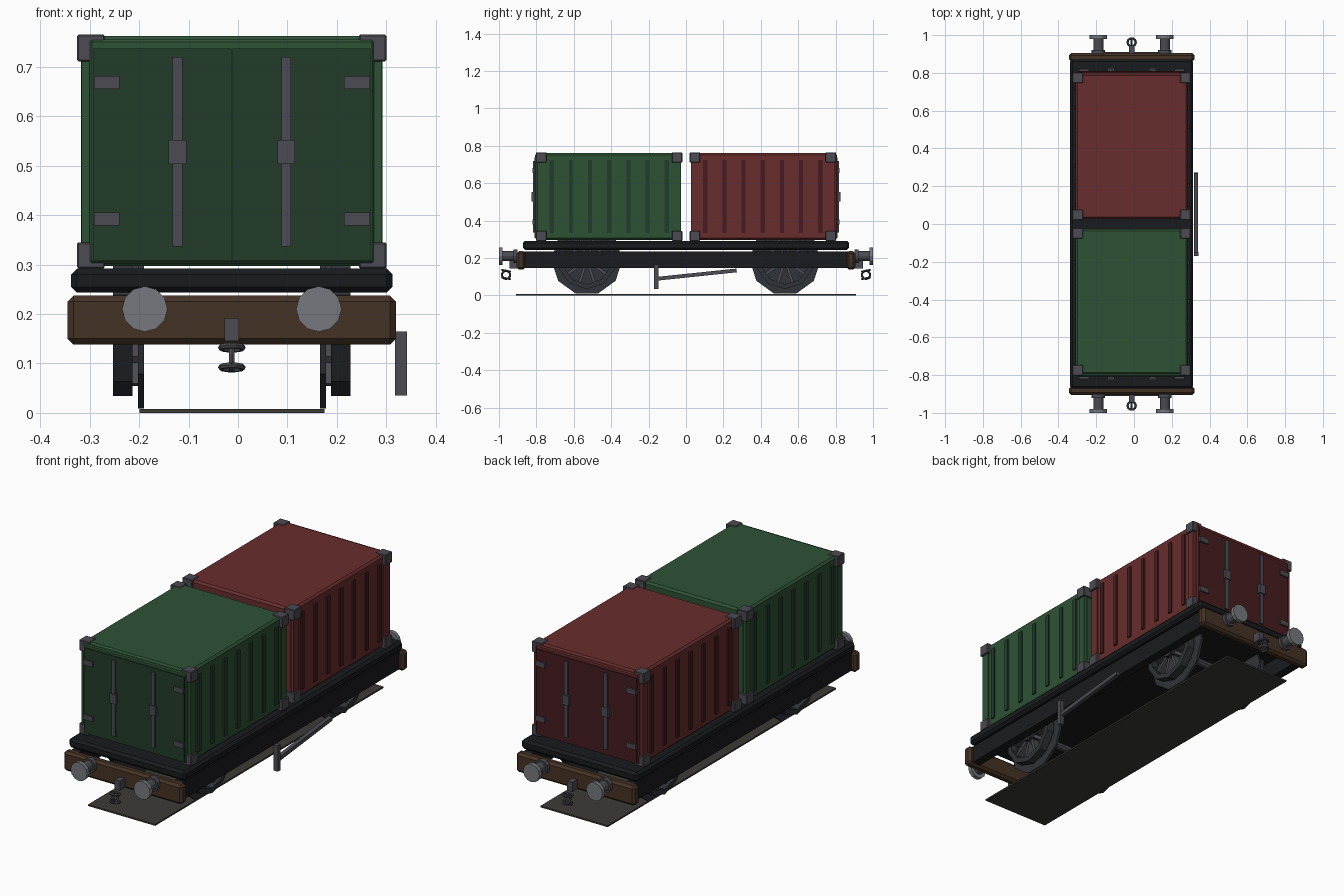
import bpy, math
from mathutils import Vector

if "Cube" in bpy.data.objects:
    bpy.data.objects.remove(bpy.data.objects["Cube"])

CX = -0.0125  # wagon centreline (lever sticks out on one side)

def mat(name, c):
    m = bpy.data.materials.new(name)
    m.diffuse_color = (*c, 1)
    m.use_nodes = True
    m.node_tree.nodes["Principled BSDF"].inputs["Base Color"].default_value = m.diffuse_color
    return m

GREEN = mat("green", (0.027, 0.085, 0.036))
GREEN_DK = mat("door_green", (0.017, 0.045, 0.024))
RED = mat("red", (0.14, 0.026, 0.026))
RED_DK = mat("door_red", (0.06, 0.012, 0.014))
BLACK = mat("black", (0.01, 0.011, 0.013))
BROWN = mat("brown", (0.06, 0.032, 0.018))
STEEL = mat("steel", (0.07, 0.07, 0.085))
LIGHT = mat("light_steel", (0.18, 0.19, 0.21))
IRON = mat("iron", (0.03, 0.033, 0.04))
BED = mat("bed", (0.045, 0.043, 0.036))

def finish(o, name, m, bevel=0):
    o.name = name
    o.data.materials.append(m)
    if bevel:
        b = o.modifiers.new("bevel", 'BEVEL')
        b.width, b.segments = bevel, 1
    return o

def box(name, x, y, z, m, bevel=0, rot=(0, 0, 0)):
    """Box from (min, max) ranges; x is relative to the wagon centreline."""
    bpy.ops.mesh.primitive_cube_add(size=1, location=(CX + sum(x) / 2, sum(y) / 2, sum(z) / 2), rotation=rot)
    o = bpy.context.object
    o.scale = (x[1] - x[0], y[1] - y[0], z[1] - z[0])
    if bevel:
        bpy.ops.object.transform_apply(location=False, rotation=False, scale=True)
    return finish(o, name, m, bevel)

def cyl(name, a, b, r, m, n=12, r2=None):
    """Cylinder or cone between two points, with a flat side facing down."""
    a, b = Vector(a), Vector(b)
    a.x += CX; b.x += CX
    d = b - a
    bpy.ops.mesh.primitive_cone_add(vertices=n, radius1=r, radius2=r if r2 is None else r2,
                                    depth=d.length, location=(a + b) / 2)
    o = bpy.context.object
    o.rotation_mode = 'QUATERNION'
    o.rotation_quaternion = d.to_track_quat('Z', 'Y')
    return finish(o, name, m)

def span(s, a, b):
    return tuple(sorted((s * a, s * b)))

# Containers: s = -1 front green, s = +1 rear red; doors on the outer ends
for s, label, m, dk in ((-1, "green", GREEN, GREEN_DK), (1, "red", RED, RED_DK)):
    n = label + "_container_"
    box(n + "body", (-0.297, 0.297), span(s, 0.027, 0.795), (0.297, 0.762), m, 0.01)
    box(n + "door_frame", (-0.288, 0.288), span(s, 0.79, 0.806), (0.302, 0.755), m, 0.005)
    for d in (-1, 1):
        box(n + "door", span(d, 0.001, 0.28), span(s, 0.80, 0.811), (0.307, 0.737), dk)
        # locking bars, lock boxes and hinges
        bx = d * 0.11
        box(n + "lock_bar", (bx - 0.01, bx + 0.01), span(s, 0.808, 0.819), (0.337, 0.72), STEEL)
        box(n + "lock_box", (bx - 0.018, bx + 0.018), span(s, 0.808, 0.825), (0.503, 0.552), STEEL)
        for hz in (0.392, 0.668):
            box(n + "hinge", span(d, 0.227, 0.279), span(s, 0.805, 0.82), (hz - 0.013, hz + 0.013), STEEL)
        # side ribs
        for i in range(7):
            y = 0.103 + i * 0.1025
            box(n + "rib", span(d, 0.29, 0.305), span(s, y - 0.011, y + 0.011), (0.335, 0.725), dk)
        # corner castings
        for ys in ((0.02, 0.076), (0.746, 0.802)):
            for zs in ((0.292, 0.345), (0.711, 0.765)):
                box(n + "corner", span(d, 0.257, 0.313), span(s, *ys), zs, STEEL, 0.003)
            # corner posts
            yc = sum(ys) / 2
            box(n + "post", span(d, 0.27, 0.304), span(s, yc - 0.02, yc + 0.02), (0.34, 0.715), m)

# Deck and underframe
box("deck", (-0.325, 0.325), (-0.872, 0.872), (0.243, 0.292), BLACK, 0.012)
for d in (-1, 1):
    box("sole_bar", span(d, 0.265, 0.31), (-0.87, 0.87), (0.147, 0.235), BLACK)
    box("buffer_beam", (-0.332, 0.332), span(d, 0.86, 0.905), (0.138, 0.237), BROWN, 0.012)

# Buffers, hooks and chains at both ends
for s in (-1, 1):
    for x in (-0.176, 0.176):
        cyl("buffer_base", (x, s * 0.90, 0.21), (x, s * 0.922, 0.21), 0.036, STEEL)
        cyl("buffer_stem", (x, s * 0.91, 0.21), (x, s * 0.985, 0.21), 0.027, STEEL)
        cyl("buffer_head", (x, s * 0.98, 0.21), (x, s * 1.0, 0.21), 0.046, LIGHT)
    box("hook_block", (-0.015, 0.015), span(s, 0.90, 0.945), (0.145, 0.192), STEEL)
    for z, rot in ((0.132, (s * 0.2, 0, 0)), (0.11, (0, math.pi / 2, 0)), (0.092, (s * 0.2, 0, 0))):
        bpy.ops.mesh.primitive_torus_add(major_radius=0.022, minor_radius=0.006, major_segments=10,
                                         minor_segments=6, location=(CX, s * 0.962, z), rotation=rot)
        finish(bpy.context.object, "chain_link", STEEL)

# Tyre ring as a 10-sided tube, wheels with flange, spokes and hub
def tyre(y, z, xs):
    pts = []
    for r in (0.156, 0.13):
        for x in xs:
            for k in range(10):
                a = math.radians(18 + 36 + 36 * k + 0)
                pts.append((CX + x, y + r * math.cos(a), z + r * math.sin(a)))
    faces = []
    for k in range(10):
        j = (k + 1) % 10
        for p, q in ((0, 10), (10, 30), (30, 20), (20, 0)):
            faces.append((p + k, p + j, q + j, q + k))
    me = bpy.data.meshes.new("tyre")
    me.from_pydata(pts, [], faces)
    o = bpy.data.objects.new("tyre", me)
    bpy.context.collection.objects.link(o)
    bpy.context.view_layer.objects.active = o
    finish(o, "wheel_tyre", IRON)

def flange(y, z, xs):
    pts = [(CX + x, y + 0.19 * math.cos(math.radians(18 + 36 * k - 36)) * 1,
            z + 0.19 * math.sin(math.radians(18 + 36 * k - 36))) for x in xs for k in range(10)]
    # turn half a step so a flat side faces down
    c, s = math.cos(math.radians(18)), math.sin(math.radians(18))
    pts = [(p[0], y + (p[1] - y) * c - (p[2] - z) * s, z + (p[1] - y) * s + (p[2] - z) * c) for p in pts]
    faces = [(k, (k + 1) % 10, (k + 1) % 10 + 10, k + 10) for k in range(10)]
    faces += [tuple(range(10))[::-1], tuple(range(10, 20))]
    me = bpy.data.meshes.new("flange")
    me.from_pydata(pts, [], faces)
    o = bpy.data.objects.new("flange", me)
    bpy.context.collection.objects.link(o)
    finish(o, "wheel_flange", IRON)

WZ = 0.19
for y in (-0.53, 0.53):
    cyl("axle", (-0.25, y, WZ), (0.25, y, WZ), 0.02, STEEL, 10)
    for d in (-1, 1):
        flange(y, WZ, (d * 0.178, d * 0.19))
        tyre(y, WZ, (d * 0.201, d * 0.24))
        cyl("wheel_hub", (d * 0.18, y, WZ), (d * 0.245, y, WZ), 0.04, IRON, 10)
        for k in range(5):
            box("wheel_spokes", span(d, 0.185, 0.225), (y - 0.008, y + 0.008), (WZ - 0.14, WZ + 0.14),
                STEEL, 0, (math.radians(36 * k + 18), 0, 0))

# Hand brake lever on the right side
box("brake_guide", (0.33, 0.354), (-0.17, -0.148), (0.035, 0.165), STEEL)
tilt = math.atan2(0.045, 0.43)
box("brake_lever", (0.33, 0.35), (-0.165, 0.272), (0.101, 0.121), STEEL, 0, (tilt, 0, 0))

# Thin base strip under the wheels
box("base_strip", (-0.187, 0.187), (-0.91, 0.91), (0, 0.008), BED)
